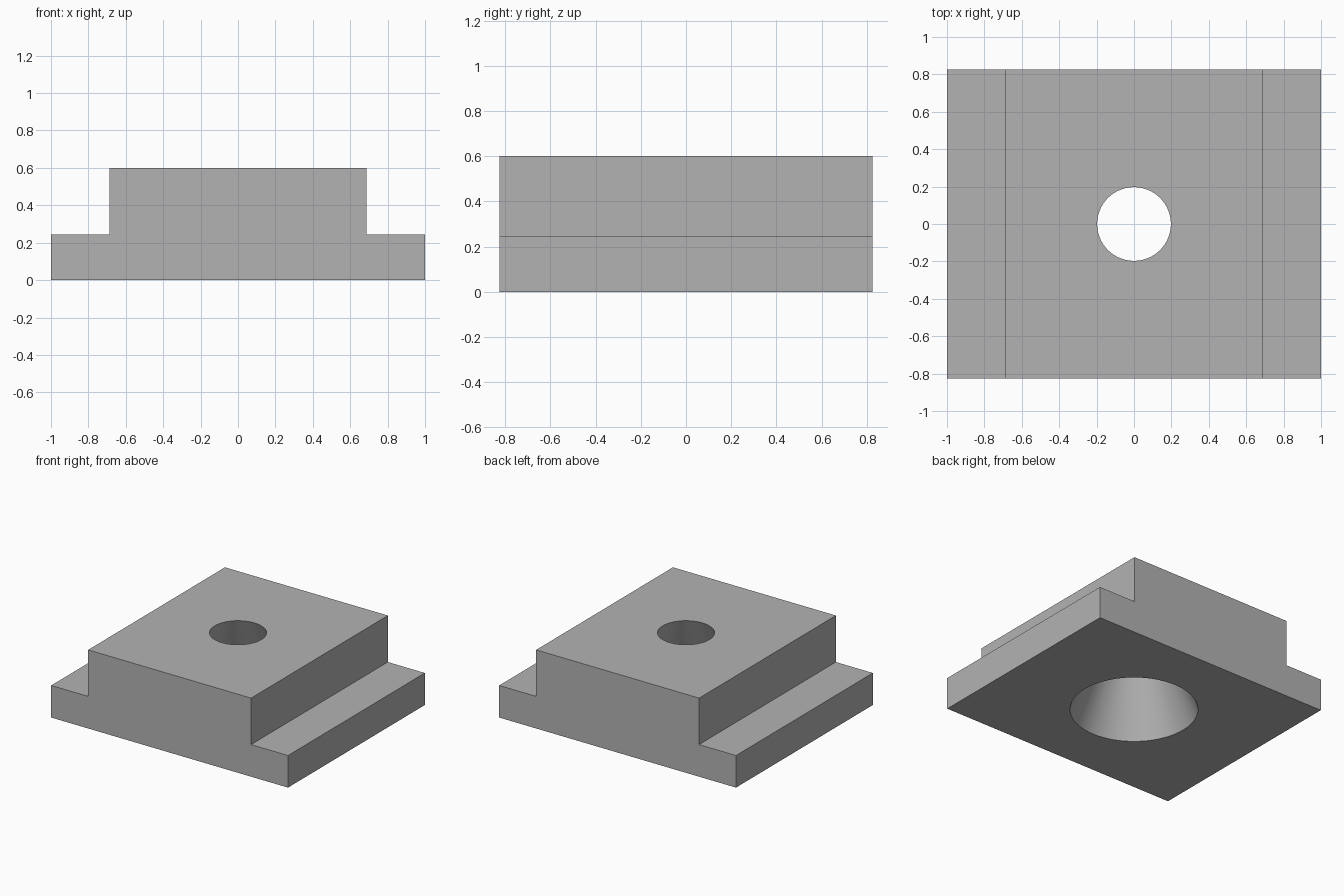
import bpy
import bmesh
import math

cube = bpy.data.objects.get("Cube")
if cube:
    bpy.data.objects.remove(cube, do_unlink=True)

# Overall sizes
HALF_DEPTH, HEIGHT = 0.825, 0.6
FLANGE_X, BLOCK_X, STEP_Z = 1.0, 0.688, 0.245
TOP_RADIUS, BOTTOM_RADIUS = 0.197, 0.444

grey = bpy.data.materials.new("plain_grey")
grey.use_nodes = True
colour = (0.45, 0.45, 0.45, 1)
grey.diffuse_color = colour
grey.node_tree.nodes["Principled BSDF"].inputs["Base Color"].default_value = colour


def make_object(name, bm):
    bmesh.ops.recalc_face_normals(bm, faces=bm.faces)
    mesh = bpy.data.meshes.new(name)
    bm.to_mesh(mesh)
    bm.free()
    mesh.materials.append(grey)
    obj = bpy.data.objects.new(name, mesh)
    bpy.context.collection.objects.link(obj)
    return obj


# Stepped block: mirrored half profile extruded front to back
half = [(FLANGE_X, 0), (FLANGE_X, STEP_Z), (BLOCK_X, STEP_Z), (BLOCK_X, HEIGHT)]
profile = half + [(-x, z) for x, z in reversed(half)]
bm = bmesh.new()
front = bm.faces.new([bm.verts.new((x, -HALF_DEPTH, z)) for x, z in profile])
extruded = bmesh.ops.extrude_face_region(bm, geom=[front])
back_verts = [v for v in extruded["geom"] if isinstance(v, bmesh.types.BMVert)]
bmesh.ops.translate(bm, verts=back_verts, vec=(0, 2 * HALF_DEPTH, 0))
block = make_object("stepped_block", bm)

# Tapered hole cutter, extended past both ends along the same slope
margin = 0.05
flare = (BOTTOM_RADIUS - TOP_RADIUS) / HEIGHT * margin
bm = bmesh.new()
bmesh.ops.create_cone(bm, cap_ends=True, segments=96,
                      radius1=BOTTOM_RADIUS + flare, radius2=TOP_RADIUS - flare,
                      depth=HEIGHT + 2 * margin)
bmesh.ops.translate(bm, verts=bm.verts, vec=(0, 0, HEIGHT / 2))
cutter = make_object("tapered_hole_cutter", bm)
cutter.hide_render = True

# Cut the hole, then drop the cutter
cut = block.modifiers.new("tapered_hole", "BOOLEAN")
cut.operation = "DIFFERENCE"
cut.solver = "EXACT"
cut.object = cutter
bpy.ops.object.select_all(action="DESELECT")
bpy.context.view_layer.objects.active = block
block.select_set(True)
bpy.ops.object.modifier_apply(modifier=cut.name)
bpy.data.objects.remove(cutter, do_unlink=True)

# Smooth hole wall with crisp block edges
bpy.ops.object.shade_smooth_by_angle(angle=math.radians(30))
